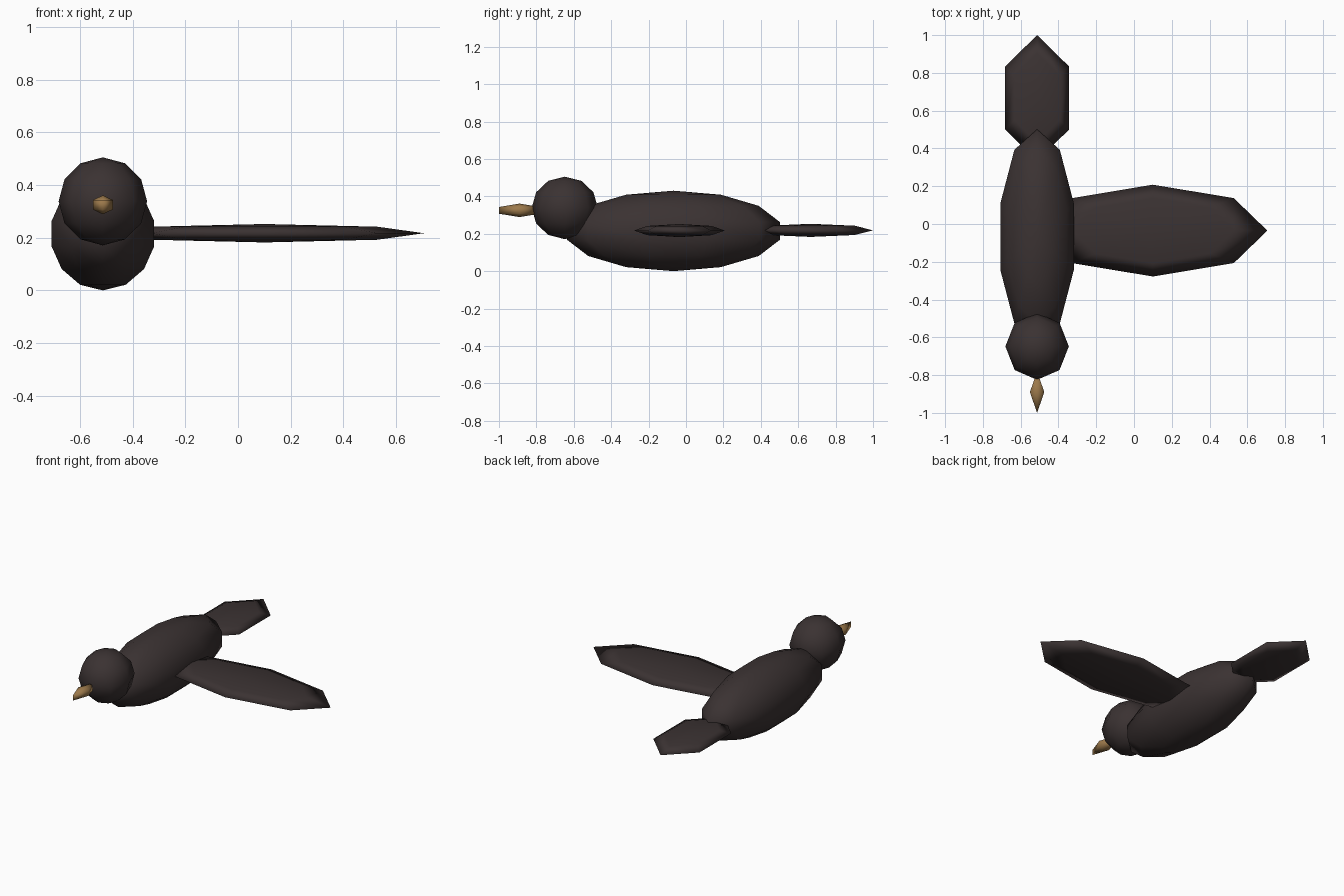
import bpy

if "Cube" in bpy.data.objects:
    bpy.data.objects.remove(bpy.data.objects["Cube"])


def material(name, rgb):
    m = bpy.data.materials.new(name)
    m.diffuse_color = (*rgb, 1)
    m.use_nodes = True
    m.node_tree.nodes["Principled BSDF"].inputs["Base Color"].default_value = m.diffuse_color
    return m


FEATHER = material("dark_brown", (0.043, 0.032, 0.032))
HORN = material("ochre", (0.33, 0.19, 0.07))


def ellipsoid(name, centre, radii, segments, rings, mat):
    """Low-poly smooth-shaded sphere stretched to the given radii."""
    bpy.ops.mesh.primitive_uv_sphere_add(
        segments=segments, ring_count=rings, radius=1, location=centre)
    ob = bpy.context.object
    ob.name = name
    ob.scale = radii
    bpy.ops.object.transform_apply(location=False, rotation=False, scale=True)
    bpy.ops.object.shade_smooth()
    ob.data.materials.append(mat)
    return ob


X = -0.513  # centre line of the bird, one wing reaches out to +x

# Trunk and head
ellipsoid("body", (X, -0.067, 0.215), (0.21, 0.583, 0.215), 10, 7, FEATHER)
ellipsoid("head", (X, -0.648, 0.338), (0.168, 0.177, 0.167), 8, 6, FEATHER)

# Pointed beak
ellipsoid("beak", (X, -0.89, 0.325), (0.044, 0.127, 0.036), 4, 3, HORN)

# Flat wing and tail
ellipsoid("wing", (0.1, -0.035, 0.217), (0.606, 0.243, 0.035), 8, 4, FEATHER)
ellipsoid("tail", (X, 0.667, 0.218), (0.196, 0.333, 0.035), 6, 4, FEATHER)
